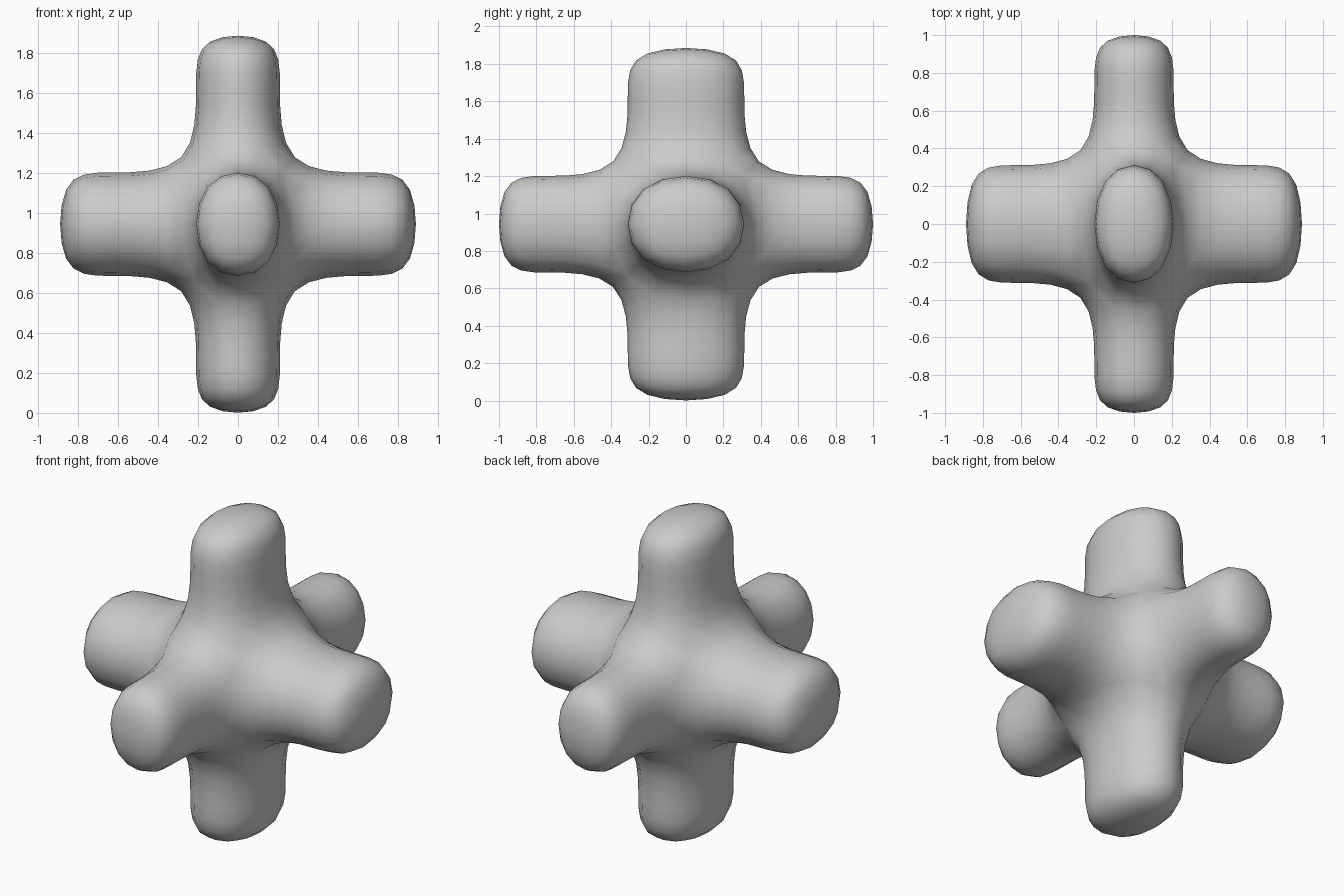
import bpy, bmesh
from mathutils import Vector

if "Cube" in bpy.data.objects:
    bpy.data.objects.remove(bpy.data.objects["Cube"])

HALF = Vector((0.229, 0.34, 0.282))   # half size of the core block
STEPS = (0.421, 0.26)                 # two extrusion lengths for every arm
CENTRE_Z = 0.943

# core block
bm = bmesh.new()
bmesh.ops.create_cube(bm, size=2.0)
bmesh.ops.scale(bm, vec=HALF, verts=bm.verts)

# six arms: each face of the block is pushed outwards twice
bm.normal_update()
faces = list(bm.faces)
for step in STEPS:
    faces = bmesh.ops.extrude_discrete_faces(bm, faces=faces)["faces"]
    for f in faces:
        f.normal_update()
        bmesh.ops.translate(bm, vec=f.normal * step, verts=list(f.verts))
bmesh.ops.recalc_face_normals(bm, faces=list(bm.faces))
for f in bm.faces:
    f.smooth = True

mesh = bpy.data.meshes.new("six_armed_body")
bm.to_mesh(mesh)
bm.free()

# smooth rounded surface
body = bpy.data.objects.new("six_armed_body", mesh)
body.location.z = CENTRE_Z
bpy.context.collection.objects.link(body)
sub = body.modifiers.new("smooth", "SUBSURF")
sub.levels = sub.render_levels = 2
